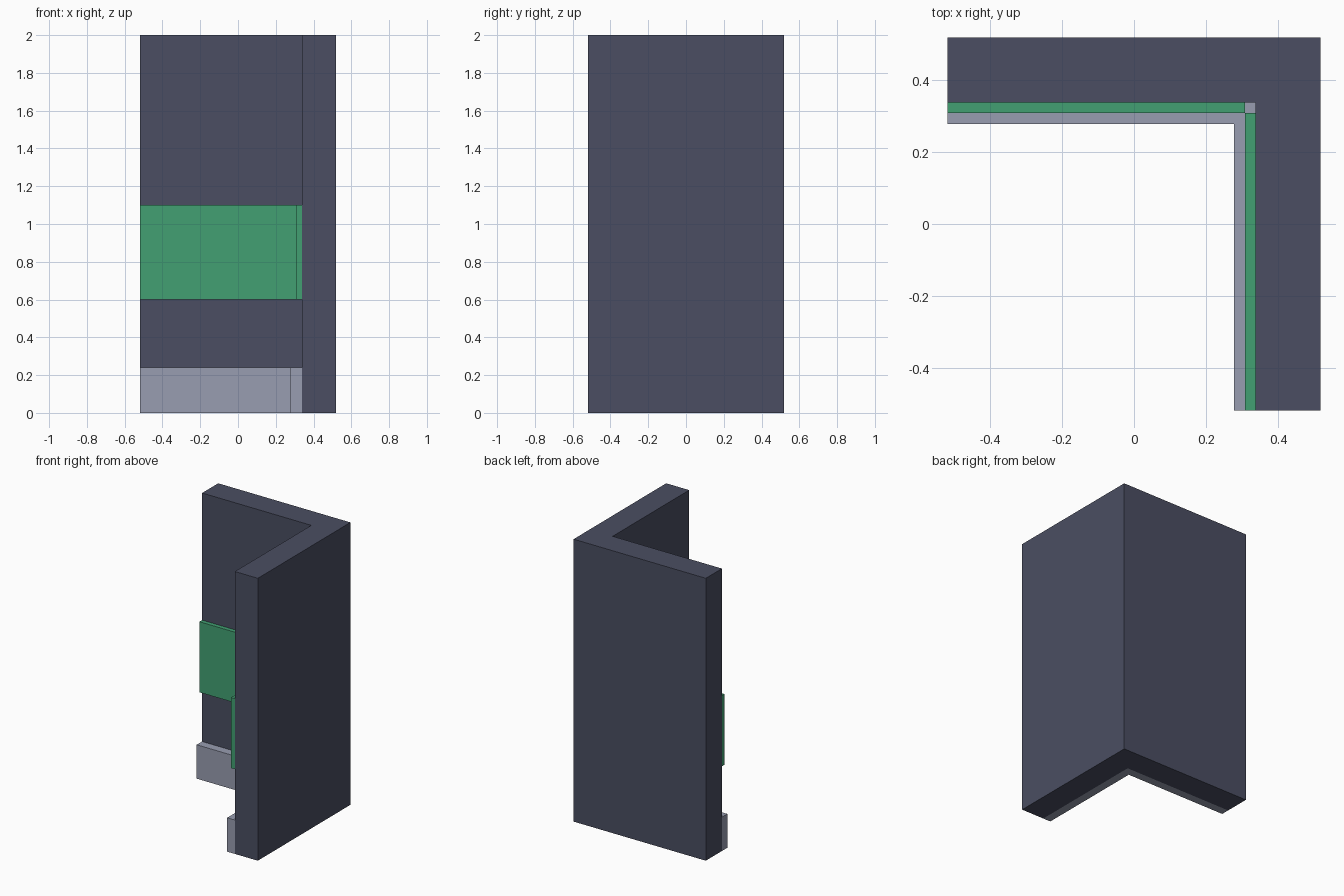
import bpy, bmesh

if "Cube" in bpy.data.objects:
    bpy.data.objects.remove(bpy.data.objects["Cube"])

H = 0.518    # half width of the corner
IN = 0.338   # inner wall faces
PANEL = 0.03
SKIRT = 0.06


def material(name, rgb):
    m = bpy.data.materials.new(name)
    m.diffuse_color = (*rgb, 1)
    m.use_nodes = True
    m.node_tree.nodes["Principled BSDF"].inputs["Base Color"].default_value = m.diffuse_color
    return m


def prism(name, outline, z0, z1, mat):
    """Extrude a flat outline from z0 up to z1."""
    bm = bmesh.new()
    base = bm.faces.new([bm.verts.new((x, y, z0)) for x, y in outline])
    top = bmesh.ops.extrude_face_region(bm, geom=[base], use_keep_orig=True)
    verts = [v for v in top["geom"] if isinstance(v, bmesh.types.BMVert)]
    bmesh.ops.translate(bm, verts=verts, vec=(0, 0, z1 - z0))
    bmesh.ops.recalc_face_normals(bm, faces=bm.faces[:])
    me = bpy.data.meshes.new(name)
    bm.to_mesh(me)
    bm.free()
    me.materials.append(mat)
    ob = bpy.data.objects.new(name, me)
    bpy.context.collection.objects.link(ob)
    return ob


def corner(outer, inner):
    """L-shaped outline with its corner at the back right."""
    return [(-H, outer), (-H, inner), (inner, inner),
            (inner, -H), (outer, -H), (outer, outer)]


def rect(x0, y0, x1, y1):
    return [(x0, y0), (x1, y0), (x1, y1), (x0, y1)]


slate = material("slate", (0.069, 0.076, 0.122))
grey = material("pale grey", (0.314, 0.337, 0.440))
green = material("green", (0.054, 0.352, 0.171))

# Walls and skirting
prism("corner_wall", corner(H, IN), 0, 2, slate)
prism("skirting", corner(IN, IN - SKIRT), 0, 0.24, grey)

# Wall panels, leaving a small open notch in the corner
edge = IN - PANEL
prism("back_panel", rect(-H, edge, edge, IN), 0.6, 1.1, green)
prism("side_panel", rect(edge, -H, IN, edge), 0.6, 1.1, green)
